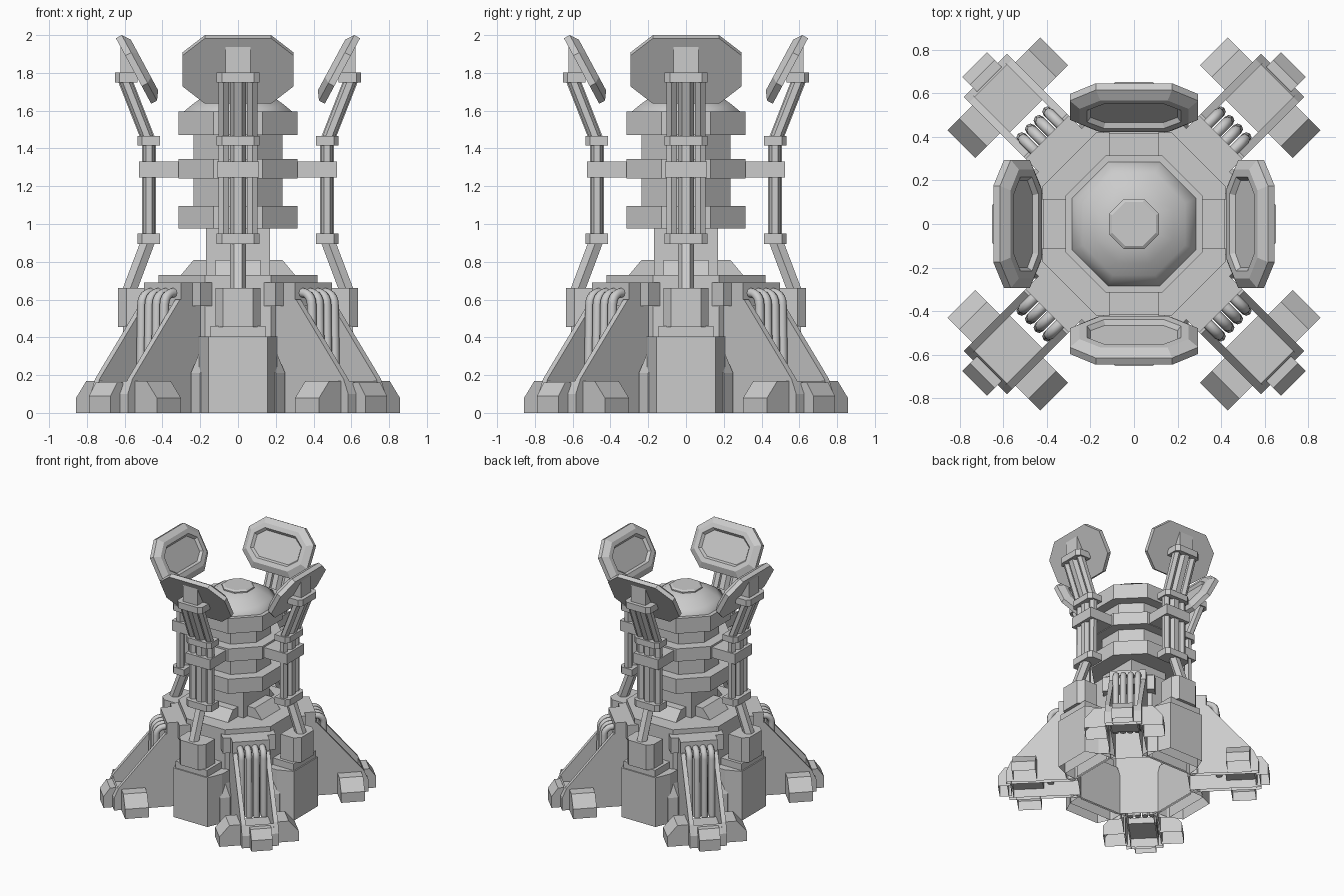
import bpy, bmesh
from math import sin, cos, pi, radians
from mathutils import Vector

if "Cube" in bpy.data.objects:
    bpy.data.objects.remove(bpy.data.objects["Cube"])


def finish(name, bm, spots=None, smooth=False):
    """Turn a bmesh into one object, or four linked ones turned about z."""
    bmesh.ops.recalc_face_normals(bm, faces=bm.faces[:])
    # undersides standing on the ground stay open
    under = [f for f in bm.faces if all(v.co.z < 0.001 for v in f.verts)]
    bmesh.ops.delete(bm, geom=under, context="FACES_ONLY")
    me = bpy.data.meshes.new(name)
    bm.to_mesh(me)
    bm.free()
    if smooth:
        me.shade_smooth()
    place(name, me, spots)


def place(name, data, spots):
    for i, a in enumerate(spots or [0]):
        ob = bpy.data.objects.new(f"{name}_{i + 1}" if spots else name, data)
        ob.rotation_euler.z = radians(a)
        bpy.context.collection.objects.link(ob)


def loft(bm, loops):
    """Skin a list of equal point loops and cap both ends."""
    rows = [[bm.verts.new(p) for p in lp] for lp in loops]
    n = len(rows[0])
    for a, b in zip(rows, rows[1:]):
        for i in range(n):
            bm.faces.new((a[i], a[(i + 1) % n], b[(i + 1) % n], b[i]))
    bm.faces.new(rows[0][::-1])
    bm.faces.new(rows[-1])


PLANES = {"xz": lambda a, b, h: (a, h, b), "yz": lambda a, b, h: (h, a, b),
          "xy": lambda a, b, h: (a, b, h)}


def prism(name, plane, pts, spans, spots, flip=False):
    """Extrude a profile over one or more spans; flip also mirrors it across y."""
    bm = bmesh.new()
    f = PLANES[plane]
    for s in ((1, -1) if flip else (1,)):
        for lo, hi in spans:
            loops = [[Vector(f(a, b, h)) for a, b in pts] for h in (lo, hi)]
            for lp in loops:
                for p in lp:
                    p.y *= s
            loft(bm, loops)
    finish(name, bm, spots)


def box(name, x0, x1, w, z0, z1, spots):
    prism(name, "xz", [(x0, z0), (x1, z0), (x1, z1), (x0, z1)], [(-w, w)], spots)


def turned(name, rings, n=8, smooth=False):
    """Stack of n-sided rings given as (apothem, z)."""
    bm = bmesh.new()
    loft(bm, [[(a / cos(pi / n) * cos((2 * i + 1) * pi / n),
                a / cos(pi / n) * sin((2 * i + 1) * pi / n), z) for i in range(n)]
              for a, z in rings])
    finish(name, bm, smooth=smooth)


def tubes(name, path, ys, r, spots, sides=1, smooth=False):
    """Tubes following an (x, z) path at several y offsets."""
    cu = bpy.data.curves.new(name, "CURVE")
    cu.dimensions = "3D"
    cu.bevel_depth, cu.bevel_resolution, cu.use_fill_caps = r, sides, True
    for y in ys:
        sp = cu.splines.new("POLY")
        sp.points.add(len(path) - 1)
        for p, (x, z) in zip(sp.points, path):
            p.co = (x, y, z, 1)
    tmp = bpy.data.objects.new(name, cu)
    bpy.context.collection.objects.link(tmp)
    me = bpy.data.meshes.new_from_object(tmp.evaluated_get(bpy.context.evaluated_depsgraph_get()))
    bpy.data.objects.remove(tmp)
    if not smooth:
        me.shade_flat()
    place(name, me, spots)


AXIS = [0, 90, 180, 270]
DIAG = [45, 135, 225, 315]

# Central body: hollow octagonal base, square neck, ringed column, dome
turned("base_drum", [(0.42, 0), (0.42, 0.73), (0.30, 0.73)])
turned("neck", [(0.17, 0.70), (0.17, 1.00)], n=4)
turned("column", [(0.235, 1.0), (0.235, 1.55)])
for i, (z0, z1) in enumerate([(0.975, 1.095), (1.24, 1.345), (1.47, 1.595)]):
    turned(f"column_ring_{i + 1}", [(0.315, z0), (0.315, z1)])
turned("dome", [(0.285, 1.59), (0.285, 1.597), (0.235, 1.638), (0.18, 1.677), (0.115, 1.705)],
       smooth=True)
turned("dome_cap", [(0.115, 1.70), (0.115, 1.715), (0.10, 1.725)])
prism("base_wedge", "xz", [(0.12, 0.72), (0.31, 0.72), (0.235, 0.81), (0.12, 0.81)],
      [(-0.12, 0.12)], AXIS)

# Pylon foot and socket on each axis
prism("pylon_block", "xy", [(0.41, -0.21), (0.50, -0.205), (0.62, -0.155), (0.62, 0.155),
                            (0.50, 0.205), (0.41, 0.21)], [(0, 0.405)], AXIS)
bm = bmesh.new()
loft(bm, [[(0.40, -w, z), (0.46, -w, z), (0.52, -w + 0.05, z), (0.52, w - 0.05, z),
           (0.46, w, z), (0.40, w, z)] for w, z in [(0.25, 0), (0.25, 0.21), (0.17, 0.40)]])
finish("pylon_skirt", bm, AXIS)
box("pylon_step", 0.41, 0.61, 0.145, 0.40, 0.46, AXIS)
prism("pylon_socket", "xy", [(0.47, -0.12), (0.59, -0.12), (0.635, -0.08), (0.635, 0.08),
                             (0.59, 0.12), (0.47, 0.12)], [(0.455, 0.66)], AXIS)

# Pipe stack with collars and bracket to the middle ring
PATH = [(0.585, 0.62), (0.472, 0.92), (0.472, 1.44), (0.605, 1.78)]
tubes("pylon_pipe", PATH, [0], 0.043, AXIS)
tubes("pylon_side_pipe", PATH[1:], [-0.076, 0.076], 0.032, AXIS)
for nm, x, z0, z1 in [("lower", 0.473, 0.895, 0.95), ("middle", 0.473, 1.415, 1.465),
                      ("upper", 0.592, 1.75, 1.803)]:
    prism(f"{nm}_collar", "xy", [(x - 0.06, -0.115), (x + 0.035, -0.115), (x + 0.06, -0.085),
                                 (x + 0.06, 0.085), (x + 0.035, 0.115), (x - 0.06, 0.115)],
          [(z0, z1)], AXIS)
box("ring_bracket", 0.28, 0.525, 0.112, 1.245, 1.33, AXIS)

# Tilted octagonal dish with raised rim and recessed face
prism("dish_mount", "xz", [(0.535, 1.79), (0.622, 1.79), (0.622, 1.95)], [(-0.065, 0.065)], AXIS)
t, nrm, mid = Vector((0.474, 0, 0.88)), Vector((-0.88, 0, 0.474)), Vector((0.553, 0, 1.81))


def dish_loop(inset, h):
    w, l, cx, cy = 0.295 - inset, 0.197 - inset, 0.12 - inset * 0.55, 0.105 - inset * 0.55
    pts = [(w - cx, -l), (w, -l + cy), (w, l - cy), (w - cx, l)]
    pts += [(-a, b) for a, b in reversed(pts)]
    return [mid + t * b + nrm * h + Vector((0, a, 0)) for a, b in pts]


bm = bmesh.new()
loft(bm, [dish_loop(i, h) for i, h in [(0, 0), (0, 0.035), (0.045, 0.066), (0.08, 0.066),
                                       (0.095, 0.045)]])
finish("dish", bm, AXIS)

# Diagonal legs: shoulder, head block, twin sloped plates, foot with toe and side pads
box("leg_shoulder", 0.38, 0.48, 0.20, 0.565, 0.69, DIAG)
box("leg_head", 0.40, 0.565, 0.14, 0.565, 0.69, DIAG)
prism("leg_plate", "xz", [(0.42, 0.0), (0.965, 0.0), (0.965, 0.10), (0.93, 0.18), (0.575, 0.60),
                          (0.42, 0.60)], [(0.105, 0.14)], DIAG, flip=True)
prism("foot_front", "xz", [(0.93, 0), (0.965, 0), (0.965, 0.10), (0.93, 0.17)],
      [(-0.14, 0.14)], DIAG)
prism("foot_toe", "xz", [(0.94, 0), (1.035, 0), (1.035, 0.09), (0.985, 0.16), (0.94, 0.16)],
      [(-0.08, 0.08)], DIAG)
box("foot_floor", 0.70, 0.94, 0.11, 0.07, 0.12, DIAG)
prism("foot_pad", "yz", [(0.13, 0), (0.302, 0), (0.302, 0.08), (0.225, 0.17), (0.13, 0.17)],
      [(0.73, 0.91)], DIAG, flip=True)

# Four bent hoses per leg
bend = [(0.575 + 0.06 * sin(a), 0.575 + 0.06 * cos(a)) for a in [k * pi / 10 for k in range(6)]]
tubes("leg_hose", [(0.50, 0.635)] + bend + [(0.645, 0.10)], [-0.084, -0.028, 0.028, 0.084],
      0.025, DIAG, sides=2, smooth=True)
